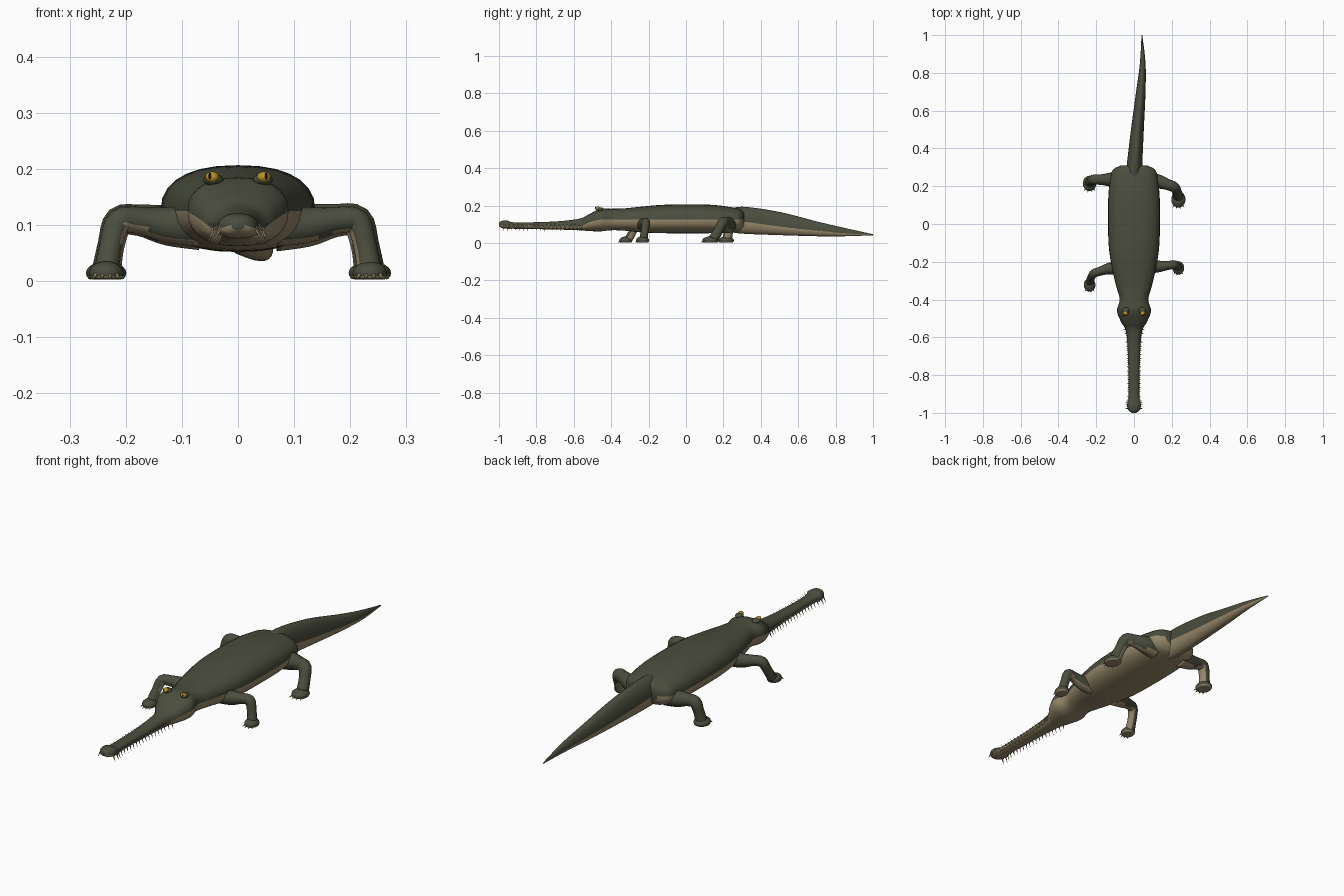
import bpy
import bmesh
import math
from mathutils import Vector, Matrix

cube = bpy.data.objects.get("Cube")
if cube:
    bpy.data.objects.remove(cube, do_unlink=True)


def material(name, rgb):
    mat = bpy.data.materials.new(name)
    mat.use_nodes = True
    mat.diffuse_color = (*rgb, 1)
    mat.node_tree.nodes["Principled BSDF"].inputs["Base Color"].default_value = (*rgb, 1)
    return mat


olive = material("olive hide", (0.068, 0.075, 0.047))
tan = material("tan belly", (0.31, 0.25, 0.145))
gold = material("golden eye", (0.48, 0.29, 0.02))
black = material("black pupil", (0.01, 0.01, 0.01))
bone = material("bone", (0.34, 0.29, 0.18))
HIDE, BELLY = 0, 1


def finish(bm, name, mats, smooth=True):
    """Turn a bmesh into a named, shaded object."""
    mesh = bpy.data.meshes.new(name)
    bmesh.ops.recalc_face_normals(bm, faces=bm.faces)
    for face in bm.faces:
        face.smooth = smooth
    bm.to_mesh(mesh)
    bm.free()
    for mat in mats:
        mesh.materials.append(mat)
    obj = bpy.data.objects.new(name, mesh)
    bpy.context.scene.collection.objects.link(obj)
    return obj


def spline(rows, steps):
    """Catmull-Rom interpolation through rows of numbers."""
    out = []
    for i in range(len(rows) - 1):
        a, b = rows[max(i - 1, 0)], rows[i]
        c, d = rows[i + 1], rows[min(i + 2, len(rows) - 1)]
        for s in range(steps):
            t = s / steps
            out.append([q + t / 2 * (r - p + t * (2 * p - 5 * q + 4 * r - w + t * (3 * (q - r) + w - p)))
                        for p, q, r, w in zip(a, b, c, d)])
    return out + [list(rows[-1])]


def skin(bm, rings):
    """Bridge rings of points, cap both ends, return faces with their segment."""
    loops = [[bm.verts.new(p) for p in ring] for ring in rings]
    n = len(loops[0])
    faces = []
    for lo, hi in zip(loops, loops[1:]):
        for j in range(n):
            k = (j + 1) % n
            faces.append((bm.faces.new((lo[j], lo[k], hi[k], hi[j])), j))
    for cap in (loops[0], loops[-1]):
        bm.faces.new(cap)
    return faces


def loft(name, stations, power, sides=28):
    """Body loft: the widest line of each section is the colour split."""
    bm = bmesh.new()
    rings = []
    for y, x, half, bottom, split, top in spline(stations, 5):
        ring = []
        for j in range(sides):
            a = math.tau * j / sides
            c, s = math.cos(a), math.sin(a)
            reach = top - split if s > 0 else split - bottom
            ring.append((x + half * math.copysign(abs(c) ** (2 / power), c), y,
                         split + reach * math.copysign(abs(s) ** (2 / power), s)))
        rings.append(ring)
    for face, j in skin(bm, rings):
        face.material_index = HIDE if j < sides / 2 else BELLY
    return finish(bm, name, [olive, tan])


# Snout, head, neck and trunk: y, x, half width, bottom, split, top
body = [
    (-1, 0, .012, .09, .1, .108),
    (-.985, 0, .03, .08, .094, .118),
    (-.955, 0, .037, .076, .093, .12),
    (-.91, 0, .028, .076, .09, .11),
    (-.7, 0, .032, .072, .088, .115),
    (-.57, 0, .042, .068, .09, .13),
    (-.52, 0, .068, .064, .11, .153),
    (-.46, 0, .09, .062, .125, .182),
    (-.4, 0, .076, .068, .125, .183),
    (-.33, 0, .094, .066, .125, .185),
    (-.23, 0, .117, .056, .125, .195),
    (-.1, 0, .135, .052, .125, .205),
    (.12, 0, .137, .052, .125, .205),
    (.23, 0, .127, .056, .125, .193),
    (.285, 0, .113, .066, .125, .182),
    (.31, 0, .07, .09, .125, .165),
]
loft("body", body, 2.35)

# Tail, gently curved to the left
loft("tail", [
    (.22, 0, .05, .062, .115, .175),
    (.3, .002, .042, .05, .115, .194),
    (.5, .018, .034, .042, .088, .166),
    (.7, .036, .025, .036, .066, .115),
    (.85, .046, .015, .036, .052, .08),
    (1, .042, .002, .041, .044, .047),
], 2)


def cone(bm, start, end, radius):
    start, end = Vector(start), Vector(end)
    d = end - start
    turn = d.to_track_quat("Z", "Y").to_matrix().to_4x4()
    bmesh.ops.create_cone(bm, segments=6, radius1=radius, radius2=0, depth=d.length, cap_ends=True,
                          matrix=Matrix.Translation((start + end) / 2) @ turn)


def ball(bm, centre, size):
    mat = Matrix.Translation(centre) @ Matrix.Diagonal((*size, 1))
    bmesh.ops.create_uvsphere(bm, u_segments=20, v_segments=12, radius=1, matrix=mat)


# Legs: each is a bent tube with a flat foot and small claws
def leg(name, side, hip, knee, foot, size):
    path = [
        (side * .07, hip, .1, .045 * size),
        (side * .125, hip, .1, .037 * size),
        (side * .175, (hip + knee) / 2, .108, .028 * size),
        (side * .212, knee, .106, .027 * size),
        (side * .226, (knee * 2 + foot) / 3, .065, .024 * size),
        (side * .234, (knee + foot * 3) / 4, .02, .026 * size),
    ]
    rows = spline(path, 4)
    rings = []
    for i, row in enumerate(rows):
        ahead = Vector(rows[min(i + 1, len(rows) - 1)][:3])
        d = (ahead - Vector(rows[max(i - 1, 0)][:3])).normalized()
        u = (Vector((0, 1, 0)) - d * d.y).normalized()
        v = d.cross(u)
        rings.append([Vector(row[:3]) + row[3] * (u * math.cos(a) + v * math.sin(a))
                      for a in (math.tau * j / 16 for j in range(16))])
    bm = bmesh.new()
    skin(bm, rings)
    bmesh.ops.recalc_face_normals(bm, faces=bm.faces)
    under = Vector((-side * .6, 0, -.8))
    for face in bm.faces:
        face.material_index = BELLY if face.normal.dot(under) > .45 else HIDE
    finish(bm, name + "_leg", [olive, tan])

    bm = bmesh.new()
    ball(bm, (side * .235, foot, .014), (.036 * size, .041 * size, .021))
    for vert in bm.verts:
        vert.co.z = max(vert.co.z, .003)
    for face in bm.faces:
        face.material_index = BELLY if face.calc_center_median().z < .011 else HIDE
    finish(bm, name + "_foot", [olive, tan])

    bm = bmesh.new()
    for k in range(4):
        a = math.radians(-36 + 24 * k)
        out = Vector((math.sin(a), -math.cos(a), 0)) * size
        base = Vector((side * .235, foot, .012))
        cone(bm, base + out * .034, base + out * .05 - Vector((0, 0, .01)), .005)
    finish(bm, name + "_claws", [bone], False)


leg("front_left", 1, -.225, -.215, -.232, .86)
leg("front_right", -1, -.235, -.262, -.322, .86)
leg("back_left", 1, .225, .195, .13, 1.05)
leg("back_right", -1, .235, .235, .215, 1.0)

# Eyes with slit pupils and low brows
for side, label in ((1, "left"), (-1, "right")):
    bm = bmesh.new()
    ball(bm, (side * .046, -.472, .185), (.0125, .013, .01))
    finish(bm, label + "_eye", [gold])
    bm = bmesh.new()
    ball(bm, (side * .05, -.482, .187), (.0025, .0045, .006))
    finish(bm, label + "_pupil", [black])
    bm = bmesh.new()
    ball(bm, (side * .044, -.46, .18), (.018, .02, .011))
    finish(bm, label + "_brow", [olive])

# Interlocking teeth along both sides of the snout
bm = bmesh.new()
profile = spline(body, 5)
for k in range(20):
    y = -.975 + .022 * k
    half = min(profile, key=lambda row: abs(row[0] - y))[2]
    flare = .013 if k < 3 else .009
    for side in (1, -1):
        cone(bm, (side * (half - .004), y, .096), (side * (half + flare), y - .003, .062), .0042)
        cone(bm, (side * (half - .005), y + .011, .082), (side * (half + flare * .7), y + .009, .105), .0035)
finish(bm, "teeth", [bone], False)
